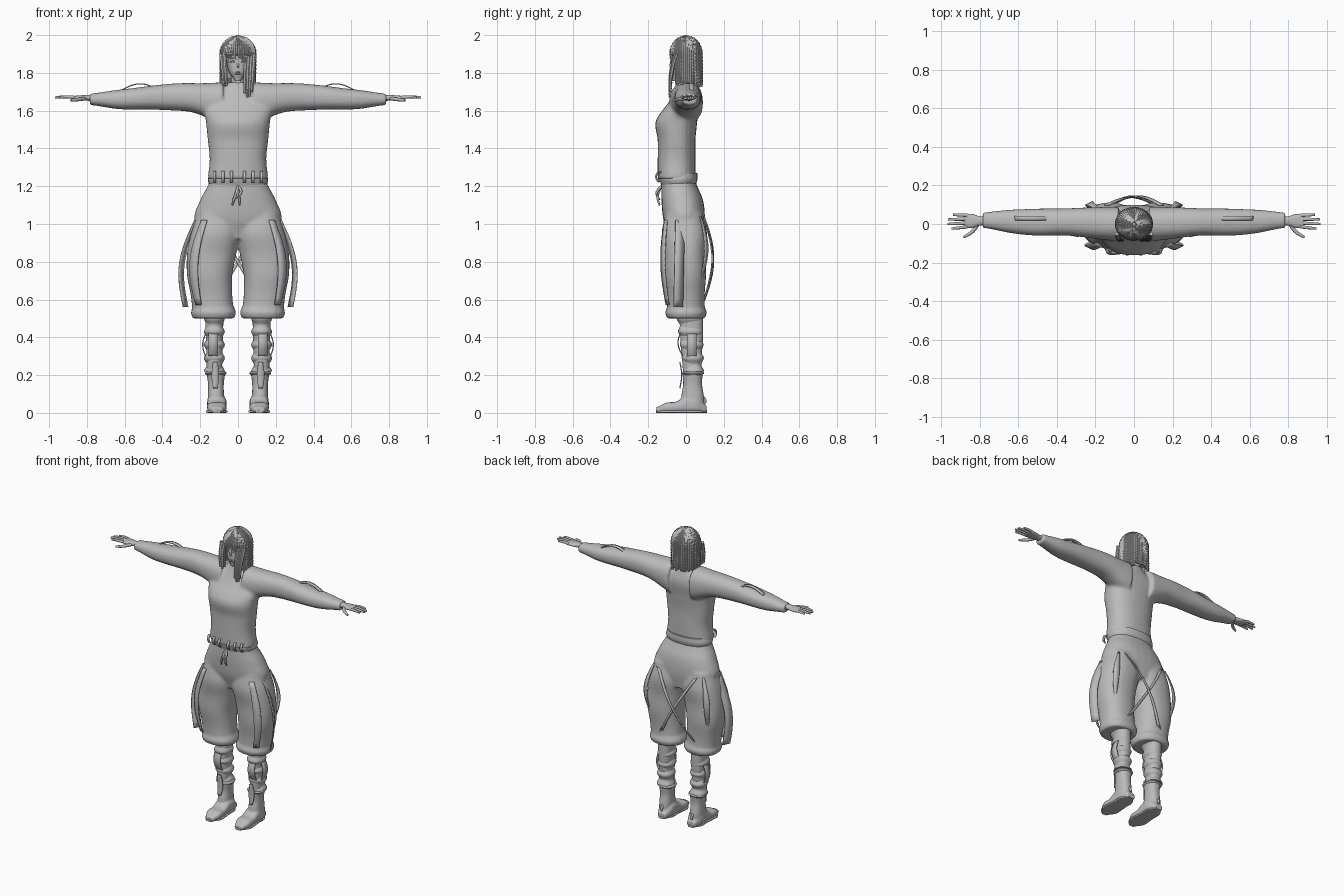
import bpy, bmesh, math, random
from mathutils import Vector

random.seed(4)
if "Cube" in bpy.data.objects:
    bpy.data.objects.remove(bpy.data.objects["Cube"])

grey = bpy.data.materials.new("plain_grey")
grey.use_nodes = True
tone = (.5, .5, .5, 1)
grey.diffuse_color = tone
grey.node_tree.nodes["Principled BSDF"].inputs["Base Color"].default_value = tone


def along(values, t):
    """Smooth value at t: from a rule, a constant or evenly spaced samples."""
    if callable(values):
        return values(t)
    if not isinstance(values, (tuple, list)):
        return values
    last = len(values) - 1
    index = min(int(t * last), last - 1)
    f = t * last - index
    before, here = values[max(index - 1, 0)], values[index]
    there, after = values[index + 1], values[min(index + 2, last)]
    slope_in, slope_out = (there - before) / 2, (after - here) / 2
    ease = f * f * (3 - 2 * f)
    return (here + (there - here) * ease + slope_in * f * (1 - f) ** 2
            - slope_out * f * f * (1 - f))


def skin(bm, rings):
    """Bridge rings of points and close both ends."""
    loops = [[bm.verts.new(point) for point in ring] for ring in rings]
    for low, high in zip(loops, loops[1:]):
        for i in range(len(low)):
            bm.faces.new((low[i - 1], low[i], high[i], high[i - 1]))
    bm.faces.new(loops[0][::-1])
    bm.faces.new(loops[-1])


def loft(bm, axis, start, end, mid_a, half_a, mid_b, half_b, power=2.3, sides=28, steps=24):
    """Rounded sections along an axis; a and b are the two other axes in order."""
    def rounded(value):
        return math.copysign(abs(value) ** (2 / power), value)

    rings = []
    for step in range(steps + 1):
        t = step / steps
        ring = []
        for k in range(sides):
            angle = math.tau * k / sides
            point = [along(mid_a, t) + along(half_a, t) * rounded(math.cos(angle)),
                     along(mid_b, t) + along(half_b, t) * rounded(math.sin(angle))]
            point.insert("XYZ".index(axis), start + (end - start) * t)
            ring.append(point)
        rings.append(ring)
    skin(bm, rings)


def bowed(start, end, bow=(0, 0, 0), count=12):
    """Points from start to end, pushed out by bow in the middle."""
    start, end, bow = Vector(start), Vector(end), Vector(bow)
    return [start.lerp(end, i / count) + bow * math.sin(math.pi * i / count)
            for i in range(count + 1)]


def tube(bm, path, radius, sides=8, knots=0):
    rings = []
    last = len(path) - 1
    for i, point in enumerate(path):
        way = (path[min(i + 1, last)] - path[max(i - 1, 0)]).normalized()
        side = way.cross(Vector((.3, .9, .2))).normalized()
        up = way.cross(side)
        size = radius * (1 - (i / last) ** 3 / 3) * (1 + knots * (-1) ** i)
        rings.append([point + size * (math.cos(math.tau * k / sides) * side
                                      + math.sin(math.tau * k / sides) * up)
                      for k in range(sides)])
    skin(bm, rings)


def finish(name, bm, mirror=False, voxel=0, thick=0):
    bmesh.ops.recalc_face_normals(bm, faces=bm.faces)
    mesh = bpy.data.meshes.new(name)
    bm.to_mesh(mesh)
    bm.free()
    mesh.materials.append(grey)
    thing = bpy.data.objects.new(name, mesh)
    bpy.context.collection.objects.link(thing)
    for other in bpy.context.selected_objects:
        other.select_set(False)
    thing.select_set(True)
    bpy.context.view_layer.objects.active = thing
    bpy.ops.object.shade_smooth_by_angle(angle=math.radians(50))
    if mirror:
        thing.modifiers.new("mirror", 'MIRROR').use_mirror_merge = False
    if thick:
        thing.modifiers.new("thickness", 'SOLIDIFY').thickness = thick
    if voxel:
        fuse = thing.modifiers.new("fuse", 'REMESH')
        fuse.mode, fuse.voxel_size, fuse.use_smooth_shade = 'VOXEL', voxel, True
        thing.modifiers.new("soften", 'SMOOTH').iterations = 4


def ribbon(name, path, width, across, mirror=True, tip=1):
    bm = bmesh.new()
    across = Vector(across).normalized() * width / 2
    pairs = []
    for i, point in enumerate(path):
        swell = math.sin(math.pi * i / (len(path) - 1))
        reach = across * (tip + (1 - tip) * swell)
        pairs.append((bm.verts.new(point - reach), bm.verts.new(point + reach)))
    for low, high in zip(pairs, pairs[1:]):
        bm.faces.new((*low, *high[::-1]))
    finish(name, bm, mirror, thick=.006)


# Shirt: body and sleeves fused
bm = bmesh.new()
loft(bm, 'Z', 1.24, 1.75, 0, (.16, .15, .16, .17, .18, .05),
     (-.05, -.05, -.05, -.05, -.01, 0), (.1, .1, .1, .11, .08, .04))
for side in (1, -1):
    loft(bm, 'X', side * .08, side * .785, (0, .01, .01, .02),
         (.09, .08, .07, .07, .06, .04), (1.64, 1.67, 1.67, 1.66, 1.66),
         (.11, .08, .07, .06, .05, .03))
finish("shirt", bm, voxel=.009)

bm = bmesh.new()
loft(bm, 'Z', 1.66, 1.82, 0, .036, 0, .036)
finish("neck", bm)

# Trousers: hips, balloon legs and flared hems fused
bm = bmesh.new()
loft(bm, 'Z', .92, 1.23, 0, (.15, .23, .2, .15), (0, -.01, -.02, -.04), (.09, .11, .11, .09))
for side in (1, -1):
    middle = [side * x for x in (.13, .14, .15, .14, .12, .11)]
    loft(bm, 'Z', .51, 1.06, middle, (.11, .11, .12, .13, .13, .11),
         (0, -.01), (.1, .1, .11, .11, .12, .1))
    loft(bm, 'Z', .5, .56, side * .13, (.11, .12, .11), 0, (.1, .11, .1), steps=6)
finish("trousers", bm, voxel=.009)

# Waistband, belt loops and drawstring
bm = bmesh.new()
loft(bm, 'Z', 1.2, 1.27, 0, (.15, .16, .15), -.04, (.09, .1, .1))
finish("waistband", bm)
for place, x in (("inner", .035), ("middle", .08), ("outer", .125)):
    y = x * x - .15
    ribbon(place + "_belt_loop", bowed((x, y, 1.28), (x, y, 1.22), (0, -.015, 0)),
           .015, (1, 0, 0))
bm = bmesh.new()
for x in (-.03, .01):
    tube(bm, bowed((0, -.13, 1.2), (x, -.14, 1.1), (0, -.015, 0)), .007)
    tube(bm, bowed((0, -.13, 1.2), (x, -.14, 1.13), (-x, -.02, 0)), .007)
finish("drawstring", bm)

# Hanging straps
ribbon("outer_strap", bowed((.22, -.03, 1.02), (.28, -.04, .56), (.05, 0, 0)),
       .055, (.5, -1, 0))
ribbon("front_strap", bowed((.18, -.11, 1.02), (.21, -.1, .57), (.04, -.02, 0)),
       .05, (1, .5, 0), tip=.7)
ribbon("rear_strap", bowed((.19, .08, 1.04), (.22, .08, .7), (.03, .03, 0)),
       .04, (1, -.5, 0), tip=.3)
for place, side in (("left", 1), ("right", -1)):
    ribbon(place + "_crossed_strap",
           bowed((side * .14, .1, 1.03), (side * -.12, .1, .6), (0, .045 + side * .004, 0)),
           .035, (1, 0, side * .6), mirror=False)

# Lower legs with wrapped cloth
bm = bmesh.new()
loft(bm, 'Z', .2, .6, .125, (.04, .05), .03, (.045, .06, .06))
finish("lower_leg", bm, mirror=True)


def folds(t):
    return .048 + .007 * math.cos(math.tau * 4 * t)


bm = bmesh.new()
loft(bm, 'Z', .22, .5, .125, folds, (.04, .03, .02), lambda t: folds(t) + .015 * t, steps=48)
finish("leg_wrap", bm, mirror=True)
ribbon("shin_pad", bowed((.13, -.03, .43), (.13, -.02, .3), (0, -.02, 0)), .05, (1, 0, 0))
ribbon("leg_tab", bowed((.17, .03, .43), (.17, .03, .29), (.02, 0, 0)), .05, (0, 1, 0))

# Boots: shaft and foot fused, then sole, cuff and tabs
bm = bmesh.new()
loft(bm, 'Z', .02, .22, .117, (.045, .043, .042, .05), .035, (.06, .06, .05, .055))
instep = (.015, .027, .03, .045, .045, .02)
loft(bm, 'Y', -.157, .108, .112, (.03, .05, .05, .05, .05, .03), instep, instep, power=3)
finish("boot", bm, mirror=True, voxel=.006)
bm = bmesh.new()
loft(bm, 'Y', -.16, .11, .112, (.02, .055, .055, .05, .05, .02), .007, .007, power=5)
finish("boot_sole", bm, mirror=True)
bm = bmesh.new()
loft(bm, 'Z', .2, .22, .118, (.05, .058, .05), .036, (.05, .06, .05), steps=6)
finish("boot_cuff", bm, mirror=True)
ribbon("boot_tongue", bowed((.12, -.03, .13), (.12, -.03, .27), (0, .01, 0)),
       .04, (1, 0, 0), tip=.6)
bm = bmesh.new()
tube(bm, bowed((.115, .08, .09), (.115, .1, .05), (0, .01, 0)), .008)
finish("heel_tab", bm, mirror=True)

# Hands: palm, four fingers and thumb
bm = bmesh.new()
loft(bm, 'X', .76, .88, .016, (.023, .024, .036, .036), 1.668, (.017, .014, .01), sides=16)
for finger in range(4):
    y = finger * .02 - .015
    reach = .97 - .012 * (finger - 1.4) ** 2
    tube(bm, bowed((.865, y, 1.67), (reach, y * 1.2 - .006, 1.67), (0, 0, .003)), .0085)
tube(bm, bowed((.81, 0, 1.664), (.885, -.068, 1.655), (-.007, -.007, 0)), .01)
finish("hand", bm, mirror=True)

# Thin arched cord above each sleeve
ribbon("sleeve_cord", bowed((.43, .03, 1.72), (.62, .03, 1.71), (0, 0, .03)),
       .025, (0, 1, 0))

# Head with nose, lips, eyes and brows
bm = bmesh.new()
loft(bm, 'Z', 1.757, 1.98, 0, (.015, .045, .058, .066, .066, .03),
     (-.055, -.02, -.01, 0, 0, 0), (.015, .06, .07, .078, .07, .03))
tube(bm, bowed((0, -.075, 1.87), (0, -.084, 1.83)), .007)
for z in (1.803, 1.796):
    tube(bm, bowed((-.018, -.07, z), (.018, -.07, z), (0, -.01, 0)), .0045)
finish("head", bm)
bm = bmesh.new()
for z in (1.857, 1.877):
    tube(bm, bowed((.014, -.076, z), (.043, -.066, z), (0, -.004, .004)), .0045)
finish("eye_and_brow", bm, mirror=True)

# Hair: scalp cap covered by knotted locks
bm = bmesh.new()
loft(bm, 'Z', 1.77, 1.985, 0, (.066, .08, .083, .075, .035),
     (.03, .02, 0, 0, 0), (.03, .045, .073, .07, .035))
finish("hair_cap", bm)
bm = bmesh.new()
count = 46
for lock in range(count):
    angle = math.tau * lock / count
    out = Vector((.09 * math.cos(angle), .08 * math.sin(angle), 0))
    fringe = math.sin(angle) < -.68
    end = (1.885 if fringe else 1.73) + random.uniform(-.015, .015)
    crown = Vector((0, 0, 1.9))
    path = []
    for i in range(1, 15):
        tilt = math.pi / 2 * i / 15
        path.append(crown + out * math.sin(tilt) + Vector((0, 0, .09 * math.cos(tilt))))
    tail = out * random.uniform(.97, 1.06)
    path += bowed(crown + out, (tail.x, tail.y, end), count=6 if fringe else 18)
    tube(bm, path, .0088, sides=6, knots=.16)
# Longer locks falling forward over the shoulders
for x, end in ((.035, 1.69), (.048, 1.67), (.061, 1.675), (.073, 1.7), (-.06, 1.73), (-.075, 1.74)):
    tube(bm, bowed((x * 1.2, -.05, 1.9), (x, -.085, end), (0, -.01, 0), count=30),
         .0095, sides=6, knots=.16)
finish("hair_locks", bm)
